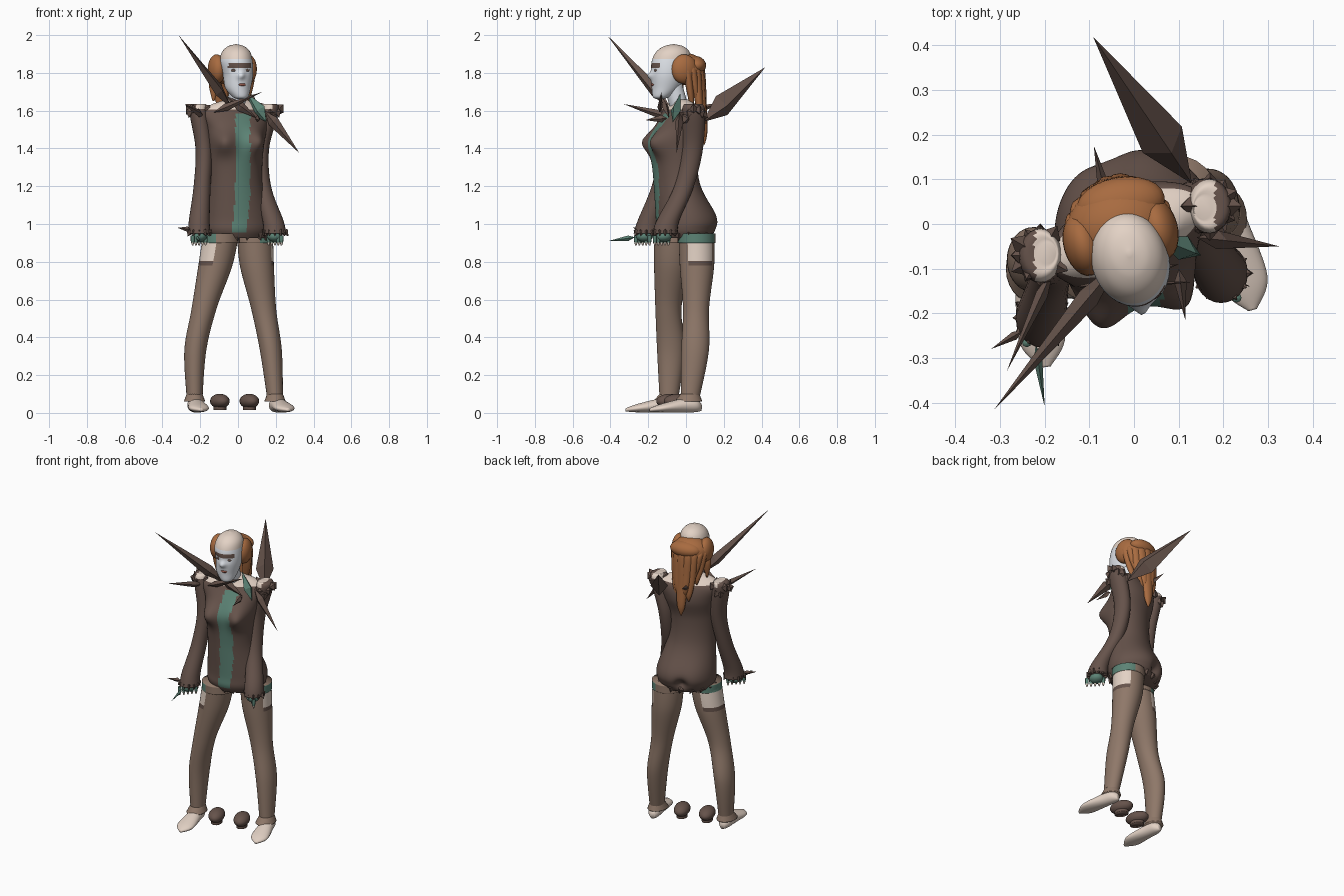
import bpy, bmesh, math, random
from mathutils import Vector, Matrix

random.seed(4)
if "Cube" in bpy.data.objects:
    bpy.data.objects.remove(bpy.data.objects["Cube"], do_unlink=True)


def colour(name, hexcode):
    material = bpy.data.materials.new(name)
    material.use_nodes = True
    srgb = [channel / 255 for channel in bytes.fromhex(hexcode)]
    linear = [((channel + 0.055) / 1.055) ** 2.4 for channel in srgb] + [1]
    material.diffuse_color = linear
    material.node_tree.nodes["Principled BSDF"].inputs["Base Color"].default_value = linear
    return material


DARK = colour("dark brown cloth", "66534b")
STOCKING = colour("stocking brown", "8f7869")
SKIN = colour("pale skin", "e3d2c5")
FACE = colour("white face paint", "dee2e8")
HAIR = colour("copper hair", "a86b40")
TEAL = colour("teal lining", "5c8375")
LIP = colour("lip red", "94594b")
SIDES = (("right", -1), ("left", 1))


def finish(name, bm, materials, rule=None, smooth=True, matrix=None):
    bmesh.ops.recalc_face_normals(bm, faces=bm.faces)
    if matrix:
        bm.transform(matrix)
    bm.normal_update()
    for face in bm.faces:
        face.smooth = smooth
        if rule:
            chosen = rule(face.calc_center_median(), face.normal)
            face.material_index = materials.index(chosen)
    mesh = bpy.data.meshes.new(name)
    bm.to_mesh(mesh)
    bm.free()
    for material in materials:
        mesh.materials.append(material)
    bpy.context.collection.objects.link(bpy.data.objects.new(name, mesh))


def spline(keys, steps):
    # Smooth interpolation through the key sections
    rows = []
    last = len(keys) - 1
    for i in range(last):
        before, after = keys[max(0, i - 1)], keys[min(last, i + 2)]
        for step in range(steps):
            t = step / steps
            rows.append([b + t / 2 * (c - a + t * (2 * a - 5 * b + 4 * c - d + t * (3 * (b - c) + d - a)))
                         for a, b, c, d in zip(before, keys[i], keys[i + 1], after)])
    return rows + [keys[last]]


def tube(name, keys, materials, rule=None, segments=24, steps=8, yaw=0, bumps=(), matrix=None):
    # Loft of ellipses; each key is x, y, z, half width, half depth
    bm = bmesh.new()
    rings = []
    turn = Matrix.Rotation(math.radians(yaw), 3, 'Z')
    for x, y, z, width, depth in spline(keys, steps):
        ring = []
        for k in range(segments):
            angle = math.tau * k / segments
            point = Vector((x, y, z)) + turn @ Vector((width * math.cos(angle), depth * math.sin(angle), 0))
            for centre, size, push in bumps:
                point += Vector(push) * math.exp(-((point - Vector(centre)).length / size) ** 2)
            ring.append(bm.verts.new(point))
        rings.append(ring)
    for lower, upper in zip(rings, rings[1:]):
        for k in range(segments):
            bm.faces.new((lower[k - 1], lower[k], upper[k], upper[k - 1]))
    bm.faces.new(rings[0])
    bm.faces.new(rings[-1])
    finish(name, bm, materials, rule, True, matrix)


def ball(name, centre, radii, material, yaw=0):
    bm = bmesh.new()
    bmesh.ops.create_uvsphere(bm, u_segments=24, v_segments=14, radius=1)
    turn = Matrix.Rotation(math.radians(yaw), 4, 'Z')
    finish(name, bm, [material], matrix=Matrix.Translation(centre) @ turn @ Matrix.Diagonal((*radii, 1)))


def spike(name, start, end, radius, material=DARK, widest=0.25, flat=0.7):
    # Faceted four-sided shard, widest part way along
    start, end = Vector(start), Vector(end)
    along = (end - start).normalized()
    across = along.cross(Vector((0, 0, 1))).normalized()
    rise = across.cross(along) * radius
    across *= radius * flat
    middle = start.lerp(end, widest)
    bm = bmesh.new()
    ring = [bm.verts.new(middle + offset) for offset in (across, rise, -across, -rise)]
    for tip in (bm.verts.new(start), bm.verts.new(end)):
        for k in range(4):
            bm.faces.new((ring[k - 1], ring[k], tip))
    finish(name, bm, [material], smooth=False)


def paired(sign, rows):
    # Each row: centre x and y, sideways offset x and y, then the section values
    return [(x + sign * dx, y + sign * dy, *rest) for x, y, dx, dy, *rest in rows]


# Dress body with bust, buttocks and a front strip
def dress_rule(centre, normal):
    if centre.z > 1.605:
        return SKIN
    middle = 0.025 - 0.1 * max(0, 1.15 - centre.z)
    in_strip = 0.955 < centre.z < 1.585 and abs(centre.x - middle) < 0.039
    return TEAL if in_strip and normal.y < -0.3 else DARK


bumps = [((-.055, .13, .98), .035, (.015, -.035, 0))]
for side, sign in SIDES:
    bust, seat = paired(sign, [(.015, -.16, .085, .02, 1.435), (-.04, .105, .08, .025, 1.03)])
    bumps += [(bust, .064, (.013 + sign * .017, -.06, 0)), (seat, .1, (-.008, .02, 0))]
tube("dress_body", [(0, -.01, .925, .155, .125), (0, -.01, .97, .178, .145), (0, -.01, 1.04, .178, .145),
                    (-.01, -.05, 1.22, .145, .117), (-.01, -.06, 1.38, .147, .117), (-.01, -.035, 1.5, .168, .118),
                    (-.015, -.02, 1.585, .19, .09), (-.015, -.025, 1.63, .14, .06), (-.01, -.03, 1.66, .05, .045)],
     [DARK, TEAL, SKIN], dress_rule, segments=96, yaw=23, bumps=bumps)

# Neck and teal collar
tube("neck", [(-.01, -.03, 1.6, .05, .05), (0, -.07, 1.74, .045, .05)], [FACE])
spike("collar_flap", (.15, -.07, 1.54), (.05, -.03, 1.69), .04, TEAL, widest=.4)


# Head with a painted face, dark brow band and bare crown
def head_rule(centre, normal):
    if normal.y < -0.35 and 1.828 < centre.z < 1.856 and abs(centre.x - .008) < .06:
        return DARK
    return SKIN if centre.z > 1.872 else FACE


nose = ((.015, -.18, 1.785), .017, (.004, -.022, 0))
sockets = [((x, -.175, 1.815), .015, (0, .008, 0)) for x in (-.024, .052)]
tube("head", [(.014, -.14, 1.662, .02, .02), (.012, -.13, 1.675, .042, .046), (0, -.108, 1.72, .067, .074),
              (0, -.09, 1.79, .079, .096), (-.01, -.077, 1.86, .086, .106), (-.01, -.07, 1.91, .074, .09),
              (-.01, -.066, 1.94, .044, .054), (-.01, -.066, 1.952, .004, .005)],
     [FACE, SKIN, DARK], head_rule, segments=48, yaw=14, bumps=[nose, *sockets])
for side, sign in SIDES:
    ball(side + "_eye", (.013 + sign * .035, -.167 + sign * .006, 1.813), (.016, .006, .007), DARK, 14 + sign * 18)
ball("lips", (.022, -.176, 1.738), (.02, .009, .008), LIP, 16)

# Hair mass, side rolls and overlapping locks that taper together
ball("hair_cap", (-.035, 0, 1.82), (.118, .095, .085), HAIR, 15)
ball("crown_roll", (-.03, .045, 1.84), (.1, .06, .05), HAIR, 10)
for side, sign in SIDES:
    ball(side + "_roll", (-.03 + sign * .083, -.028 + sign * .018, 1.82), (.045, .072, .078), HAIR, 15)
count = 9
for i in range(count):
    swing = 2.6 * (i / (count - 1) - .5)
    x, y = -.03 + .1 * math.sin(swing), .09 * math.cos(swing)
    low = 1.42 + .15 * abs(swing) + .08 * (i % 2)
    tip = x * .7 - .01
    width = .036 - .006 * abs(swing)
    height = 1.85 - low
    tube("hair_lock_%d" % i, [(x, y - .04, 1.85, .008, .008), (x, y - .02, 1.82, width, width * .8),
                              ((x + tip) / 2, y - .005, low + height * .45, width, width * .7),
                              (tip, y + .005, low + height * .15, width * .75, width / 2),
                              (tip, y + .005, low, .004, .004)], [HAIR], segments=12)
tube("cheek_lock", [(-.11, -.03, 1.84, .02, .02), (-.125, -.035, 1.75, .03, .025), (-.13, -.035, 1.65, .005, .005)], [HAIR])

# Arms with flared cuffs, gloved hands and torn edges
for side, sign in SIDES:
    arm = paired(sign, [(-.02, -.015, .175, .05, 1.635, .02, .025), (-.02, -.015, .19, .055, 1.61, .048, .06),
                        (-.03, -.025, .15, .06, 1.4, .045, .055), (-.03, -.07, .16, .06, 1.2, .045, .052),
                        (-.01, -.145, .195, .05, 1.02, .055, .06), (-.005, -.16, .2, .05, .95, .06, .067)])
    shoulder = Vector((*arm[1][:2], 1.585))
    hand = Vector(arm[-1][:3])

    def sleeve_rule(centre, normal):
        return SKIN if centre.z > 1.61 and (centre.x - shoulder.x) * sign < .012 else DARK

    tube(side + "_sleeve", arm, [DARK, SKIN], sleeve_rule)
    ball(side + "_palm", hand - Vector((0, .01, .015)), (.04, .045, .03), TEAL)
    for k in range(5):
        x, y = hand.x + sign * (.035 - k * .017), hand.y - .055 + k * .018
        tube("%s_finger_%d" % (side, k), [(x, y, .94, .011, .011), (x, y, .91, .01, .01), (x, y, .885, .003, .003)],
             [TEAL, SKIN], lambda centre, normal: SKIN if centre.z < .902 else TEAL, segments=8)
    for k in range(12):
        outward = Matrix.Rotation(math.tau * k / 12, 3, 'Z') @ Vector((1, 0, 0))
        lift = Vector((0, 0, random.uniform(-.06, .06)))
        spike("%s_shoulder_tear_%d" % (side, k), shoulder + outward * .025,
              shoulder + outward * random.uniform(.06, .08) + lift, .032, widest=.5)
        spike("%s_cuff_tear_%d" % (side, k), hand + outward * .045 + Vector((0, 0, .02)),
              hand + outward * random.uniform(.055, .075) - Vector((0, 0, .015)), .02)

# Large shards around the shoulders and claws on the gloves
spike("front_shard", (-.03, -.08, 1.61), (-.315, -.418, 2), .035)
spike("front_shard_tail", (-.07, -.13, 1.68), (.1, -.09, 1.56), .026, widest=.5)
spike("back_shard", (.13, .09, 1.54), (-.092, .42, 1.83), .062, widest=.3, flat=.85)
spike("left_shoulder_shard", (.14, -.03, 1.6), (.325, -.05, 1.375), .03)
spike("right_shoulder_shard", (-.18, -.1, 1.57), (-.285, -.33, 1.635), .02)
spike("chest_shard", (-.13, -.14, 1.59), (.13, -.13, 1.7), .02)
spike("nape_shard", (-.06, .05, 1.6), (-.09, .175, 1.64), .02)
spike("breast_shard", (.1, -.1, 1.56), (.115, -.215, 1.55), .02)
spike("right_claw", (-.25, -.24, .97), (-.32, -.28, .98), .014)
spike("right_glove_claw", (-.22, -.27, .93), (-.2, -.41, .91), .014, TEAL)
spike("left_claw", (.2, -.12, .97), (.26, -.14, .955), .014)

# Legs with torn stocking tops, ankle frills and feet
for side, sign in SIDES:
    leg = paired(sign, [(0, -.01, .09, .065, .95, .095, .095), (-.01, -.01, .11, .068, .78, .09, .091),
                        (-.022, -.02, .158, .073, .55, .066, .069), (-.026, -.016, .2, .064, .33, .058, .073),
                        (-.017, -.034, .213, .056, .08, .042, .05)])
    limit = .3 + sign * .15

    def leg_rule(centre, normal):
        if normal.x * sign < limit or centre.z < .78 or (sign > 0 and normal.y < -.55):
            return STOCKING
        return DARK if centre.z < .81 else SKIN if centre.z < .9 else TEAL

    def band_rule(centre, normal):
        return TEAL if normal.x * sign > .2 else STOCKING

    tube(side + "_leg", leg, [STOCKING, DARK, SKIN, TEAL], leg_rule, segments=36, steps=16)
    x, y = leg[0][:2]
    tube(side + "_thigh_band", [(x, y, z, .1, .1) for z in (.9, .95)], [STOCKING, TEAL], band_rule)
    x, y = leg[-1][:2]
    tube(side + "_ankle_frill", [(x, y, .1, .042, .05), (x, y - .01, .06, .057, .074)], [STOCKING])
    heel, toe = [Vector(p) for p in paired(sign, [(-.023, .02, .213, .06, 0), (.035, -.26, .23, .07, 0)])]
    ahead, up = (toe - heel).normalized(), Vector((0, 0, 1))
    lie_down = Matrix((up.cross(ahead), up, ahead)).transposed().to_4x4()
    tube(side + "_foot", [(0, .03, 0, .015, .02), (0, .04, .03, .036, .036), (0, .04, .09, .043, .038),
                          (0, .025, .22, .052, .022), (0, .016, .283, .01, .008)],
         [SKIN], matrix=Matrix.Translation(heel) @ lie_down)

# Torn hem and two loose round pads between the feet
for k in range(16):
    angle = math.tau * k / 16
    edge = Matrix.Rotation(.4, 3, 'Z') @ Vector((.165 * math.cos(angle), .13 * math.sin(angle), .96))
    spike("hem_tear_%d" % k, edge, edge + Vector((random.uniform(-.02, .02), 0, -.05)), .022)
for side, sign in SIDES:
    x, y = -.018 + sign * .078, -.065 + sign * .02
    ball(side + "_pad", (x, y, .062), (.048, .075, .039), DARK, 20)
    tube(side + "_pad_base", [(x, y, z, .033, .045) for z in (.014, .035)], [DARK], yaw=20)
